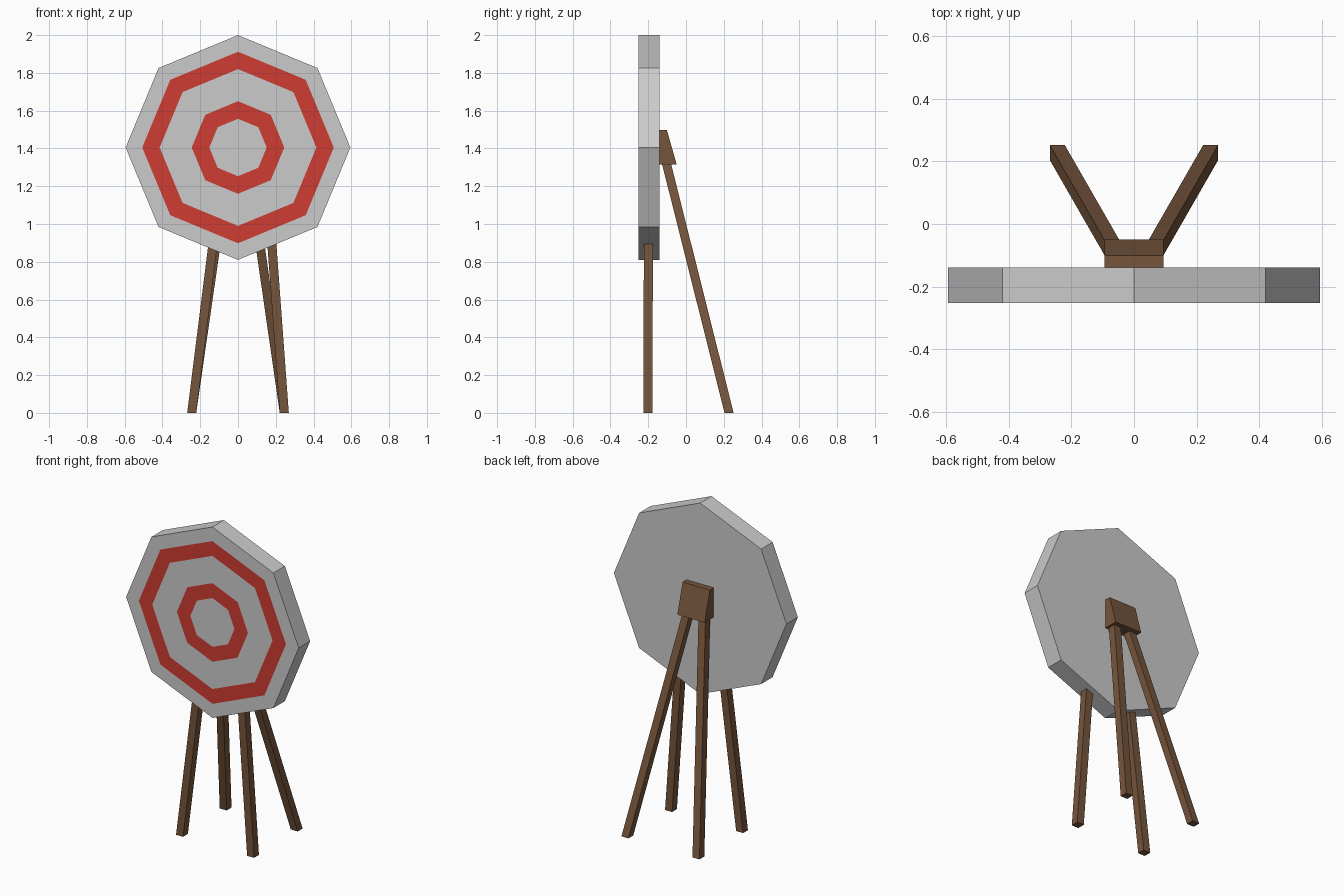
import bpy, bmesh, math

cube = bpy.data.objects.get("Cube")
if cube:
    bpy.data.objects.remove(cube, do_unlink=True)


def make_material(name, rgb):
    mat = bpy.data.materials.new(name)
    mat.use_nodes = True
    mat.diffuse_color = (*rgb, 1)
    mat.node_tree.nodes["Principled BSDF"].inputs["Base Color"].default_value = (*rgb, 1)
    return mat


grey = make_material("light grey", (0.60, 0.60, 0.60))
red = make_material("red", (0.62, 0.045, 0.032))
wood = make_material("brown wood", (0.18, 0.09, 0.045))


def finish(name, bm, *mats):
    bmesh.ops.recalc_face_normals(bm, faces=bm.faces)
    mesh = bpy.data.meshes.new(name)
    bm.to_mesh(mesh)
    bm.free()
    for mat in mats:
        mesh.materials.append(mat)
    obj = bpy.data.objects.new(name, mesh)
    bpy.context.collection.objects.link(obj)
    return obj


def bridge(bm, a, b):
    n = len(a)
    return [bm.faces.new((a[i], a[(i + 1) % n], b[(i + 1) % n], b[i])) for i in range(n)]


# Octagonal board with the red rings cut into its front face
SIDES, CENTRE_Z, FRONT, BACK = 8, 1.405, -0.252, -0.139
bm = bmesh.new()


def octagon(radius, y):
    angles = [math.tau * i / SIDES for i in range(SIDES)]
    return [bm.verts.new((radius * math.sin(a), y, CENTRE_Z + radius * math.cos(a)))
            for a in angles]


back_loop = octagon(0.595, BACK)
bm.faces.new(back_loop)
loops = [octagon(r, FRONT) for r in (0.595, 0.507, 0.415, 0.245, 0.152)]
bridge(bm, back_loop, loops[0])
for i, (outer, inner) in enumerate(zip(loops, loops[1:])):
    for face in bridge(bm, outer, inner):
        face.material_index = i % 2
bm.faces.new(loops[-1])
finish("target_board", bm, grey, red)


# Legs: square section, level ends, leaning from foot to top
def leg(name, foot, top, half=0.024):
    bm = bmesh.new()
    ends = [[bm.verts.new((x + sx * half, y + sy * half, z))
             for sx, sy in ((-1, -1), (1, -1), (1, 1), (-1, 1))]
            for x, y, z in (foot, top)]
    bridge(bm, *ends)
    for end in ends:
        bm.faces.new(end)
    finish(name, bm, wood)


leg("front_left_leg", (0.245, -0.202, 0), (0.178, -0.199, 0.91))
leg("front_right_leg", (-0.245, -0.202, 0), (-0.132, -0.199, 0.90))
for side, s in (("left", 1), ("right", -1)):
    leg("rear_" + side + "_leg", (s * 0.245, 0.228, 0), (s * 0.053, -0.106, 1.33))

# Wedge bracket joining the rear legs to the board
bm = bmesh.new()
profile = ((BACK, 1.497), (-0.101, 1.497), (-0.049, 1.314), (BACK, 1.314))
sides = [[bm.verts.new((x, y, z)) for y, z in profile] for x in (-0.094, 0.094)]
bridge(bm, *sides)
for side in sides:
    bm.faces.new(side)
finish("rear_bracket", bm, wood)
